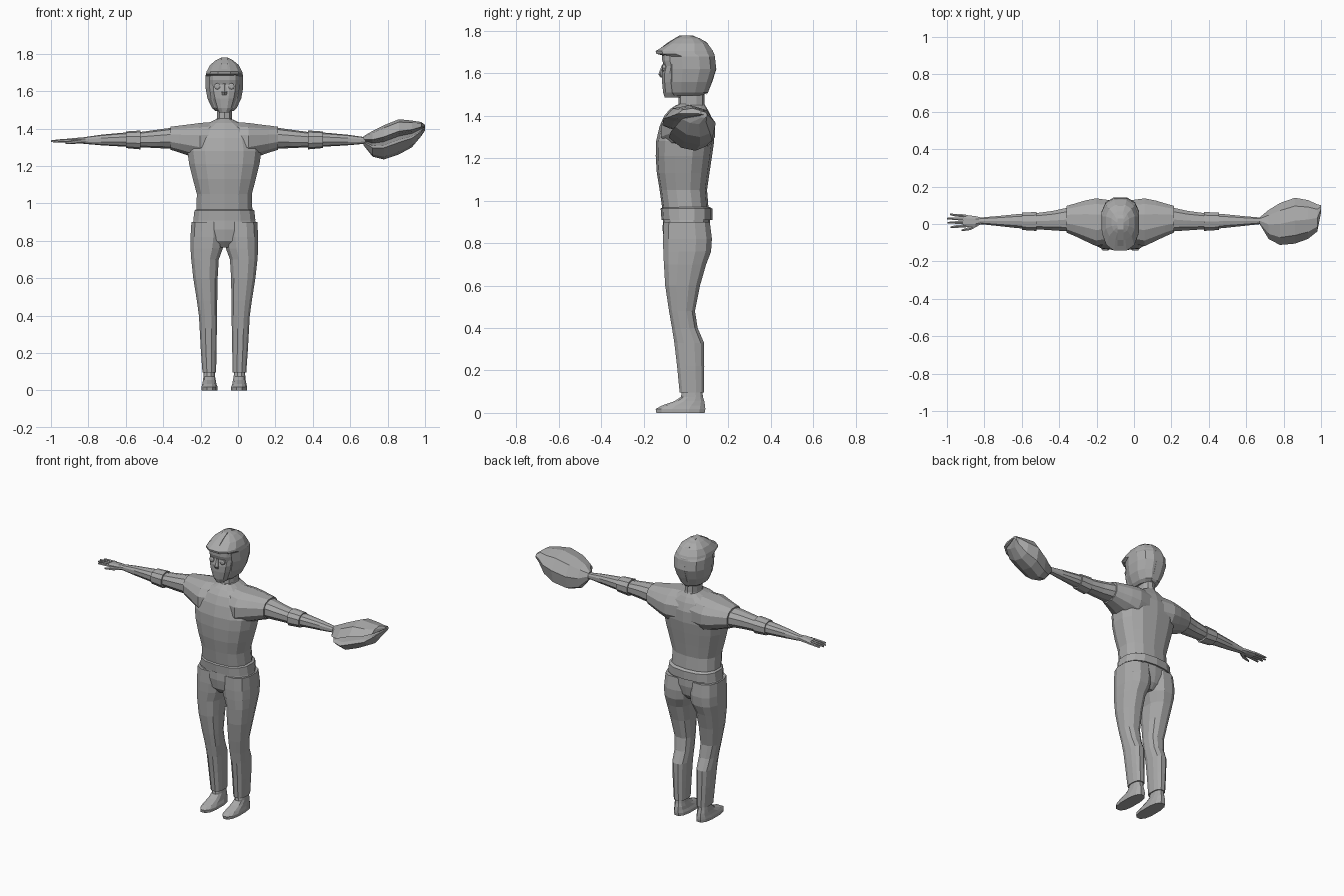
import bpy, bmesh, math
from mathutils import Vector

CX = -0.073                      # centre line of the body
grey = bpy.data.materials.new("plain_grey")
grey.diffuse_color = (0.40, 0.40, 0.40, 1)


def loft(name, rings):
    """Skin a list of equal-length point rings and cap both ends."""
    bm = bmesh.new()
    vs = [[bm.verts.new(p) for p in r] for r in rings]
    n = len(vs[0])
    for a, b in zip(vs, vs[1:]):
        for i in range(n):
            j = (i + 1) % n
            bm.faces.new((a[i], a[j], b[j], b[i]))
    bm.faces.new(vs[0][::-1])
    bm.faces.new(vs[-1])
    bmesh.ops.recalc_face_normals(bm, faces=bm.faces)
    me = bpy.data.meshes.new(name)
    bm.to_mesh(me)
    bm.free()
    me.materials.append(grey)
    ob = bpy.data.objects.new(name, me)
    bpy.context.collection.objects.link(ob)
    return ob


def oval(n, e=0.8):
    """Unit rounded-square outline."""
    for k in range(n):
        t = 2 * math.pi * (k + 0.5) / n
        c, s = math.cos(t), math.sin(t)
        q = max(abs(c) ** (1 / e), abs(s) ** (1 / e))
        f = math.cos(math.pi / n)
        yield (math.copysign(abs(c) ** e, c) / f ** e, math.copysign(abs(s) ** e, s) / f ** e)


def upright(name, rows, n=12, s=1, e=0.8):
    """Rows of (z, inner u, outer u, front y, back y); u is distance from centre line."""
    rings = []
    for z, a, b, f, k in rows:
        rings.append([(CX + s * ((a + b) / 2 + p * (b - a) / 2),
                       (f + k) / 2 + q * (k - f) / 2, z) for p, q in oval(n, e)])
    return loft(name, rings)


def sideways(name, rows, s, n=10, e=0.85):
    """Rows of (u, low z, high z, front y, back y) running outwards."""
    rings = []
    for u, lo, hi, f, k in rows:
        rings.append([(CX + s * u, (f + k) / 2 + p * (k - f) / 2,
                       (lo + hi) / 2 + q * (hi - lo) / 2) for p, q in oval(n, e)])
    return loft(name, rings)


def sym(rows):
    return [(z, -w, w, f, k) for z, w, f, k in rows]


# shirt body, hem band and hips
upright("shirt", sym([
    (0.95, .150, -.108, .105), (1.05, .147, -.122, .097), (1.13, .168, -.135, .108),
    (1.21, .188, -.140, .120), (1.28, .198, -.138, .130), (1.35, .180, -.122, .130),
    (1.40, .140, -.100, .115), (1.43, .085, -.075, .10), (1.45, .045, -.045, .088)]), 14)
upright("shirt_hem", sym([
    (0.91, .166, -.113, .122), (0.962, .160, -.117, .122), (0.97, .148, -.108, .110)]), 14)
upright("hips", sym([
    (0.765, .06, -.07, .07), (0.80, .150, -.098, .10), (0.86, .176, -.108, .112),
    (0.93, .160, -.106, .112)]), 14)

# neck and collar
upright("neck", sym([
    (1.38, .034, -.085, .10), (1.44, .046, -.055, .092), (1.455, .040, -.034, .085),
    (1.53, .040, -.03, .083)]), 10)

# head: face inside an open-front cap
upright("face", sym([
    (1.485, .026, -.100, -.02), (1.51, .046, -.108, .0), (1.56, .064, -.113, .0),
    (1.60, .073, -.113, .0), (1.635, .077, -.104, .0), (1.66, .078, -.112, .0),
    (1.70, .076, -.112, .0)]), 12)
upright("cap", sym([
    (1.495, .050, -.068, .075), (1.51, .066, -.082, .104), (1.56, .090, -.090, .122),
    (1.62, .101, -.092, .142), (1.68, .101, -.094, .136), (1.692, .098, -.140, .132),
    (1.705, .095, -.143, .127), (1.74, .077, -.085, .102), (1.765, .046, -.048, .066),
    (1.779, .018, -.02, .02)]), 12)

# raised centre strip over the cap
strip = [(-.140, 1.703), (-.085, 1.746), (-.03, 1.779), (.03, 1.779), (.096, 1.748),
         (.134, 1.69), (.143, 1.62), (.124, 1.56), (.104, 1.51)]
loft("cap_strip", [[(CX + a * .016, y - b * .012 * (y + .01) / .15, z - b * .012)
                    for a, b in ((-1, 0), (1, 0), (1, 1), (-1, 1))] for y, z in strip])

# nose
upright("nose", sym([(1.58, .012, -.118, -.09), (1.595, .014, -.128, -.09),
                     (1.64, .007, -.112, -.09)]), 6)

# baseball-style mitt: a C-shaped section swept outwards, open to the front
rings = []
for x, f, k, hi, lo in [(.672, .0, .035, 1.36, 1.31), (.72, -.08, .075, 1.388, 1.25),
                        (.78, -.112, .112, 1.418, 1.235), (.86, -.105, .14, 1.45, 1.262),
                        (.93, -.08, .128, 1.443, 1.30), (.98, -.04, .105, 1.435, 1.36),
                        (1.0, .06, .10, 1.42, 1.39)]:
    sec = [(0, .66), (.18, .92), (.5, 1), (.82, .88), (1, .55), (.93, .12), (.7, 0),
           (.4, .08), (.14, .34), (.25, .42), (.72, .52), (.2, .60)]
    rings.append([(x, f + a * (k - f), lo + b * (hi - lo)) for a, b in sec])
loft("mitt", rings)

for s, side in ((-1, "right"), (1, "left")):
    # sleeve, arm and wrist band
    sideways(side + "_sleeve", [
        (.04, 1.23, 1.437, -.10, .125), (.13, 1.235, 1.430, -.118, .137),
        (.19, 1.255, 1.422, -.090, .125), (.24, 1.272, 1.416, -.066, .110),
        (.287, 1.287, 1.410, -.046, .097)], s, 12)
    sideways(side + "_arm", [
        (.27, 1.294, 1.404, -.040, .090), (.36, 1.298, 1.392, -.034, .070),
        (.45, 1.302, 1.380, -.028, .058), (.55, 1.306, 1.376, -.022, .053),
        (.66, 1.312, 1.366, -.010, .042), (.755, 1.320, 1.353, .0, .034)], s)
    sideways(side + "_elbow_band", [
        (.447, 1.291, 1.388, -.037, .064), (.527, 1.298, 1.383, -.032, .061)], s)

    # leg
    upright(side + "_leg", [
        (.90, .0, .176, -.105, .112), (.82, .0, .181, -.108, .122),
        (.76, .008, .181, -.107, .118), (.70, .030, .177, -.104, .095),
        (.60, .036, .166, -.098, .066), (.48, .038, .147, -.080, .042),
        (.40, .038, .136, -.066, .055), (.33, .040, .132, -.055, .085),
        (.22, .042, .126, -.042, .086), (.095, .044, .117, -.030, .085)], 12, s)

    # shoe: ankle, body and toe
    upright(side + "_shoe", [
        (.0, .036, .122, -.140, .088), (.018, .036, .122, -.143, .091),
        (.034, .042, .118, -.115, .090), (.055, .046, .114, -.055, .086),
        (.075, .050, .112, -.024, .080), (.11, .052, .110, -.018, .076)], 12, s)

    # eye
    rows = [(r, y) for r, y in ((.017, -.095), (.017, -.110), (.009, -.114))]
    loft(side + "_eye", [[(CX + s * .038 + r * math.cos(t * math.pi / 4), y,
                           1.626 + r * math.sin(t * math.pi / 4)) for t in range(8)]
                         for r, y in rows])

# bare hand with fingers and thumb
sideways("palm", [(.74, 1.320, 1.353, .0, .034), (.775, 1.322, 1.352, -.014, .042),
                  (.84, 1.325, 1.346, -.018, .050)], -1, 8)
for i, (y, end) in enumerate([(.043, .912), (.026, .927), (.009, .924), (-.010, .908)]):
    out = (y - .015) * .3
    sideways("finger_%d" % (i + 1), [
        (.825, 1.328, 1.345, y - .008, y + .008),
        (.88, 1.327, 1.342, y + out / 2 - .007, y + out / 2 + .007),
        (end, 1.328, 1.337, y + out - .004, y + out + .004)], -1, 6)
sideways("thumb", [(.765, 1.323, 1.345, -.012, .008), (.80, 1.320, 1.338, -.032, -.014),
                   (.85, 1.318, 1.328, -.039, -.030)], -1, 6)
